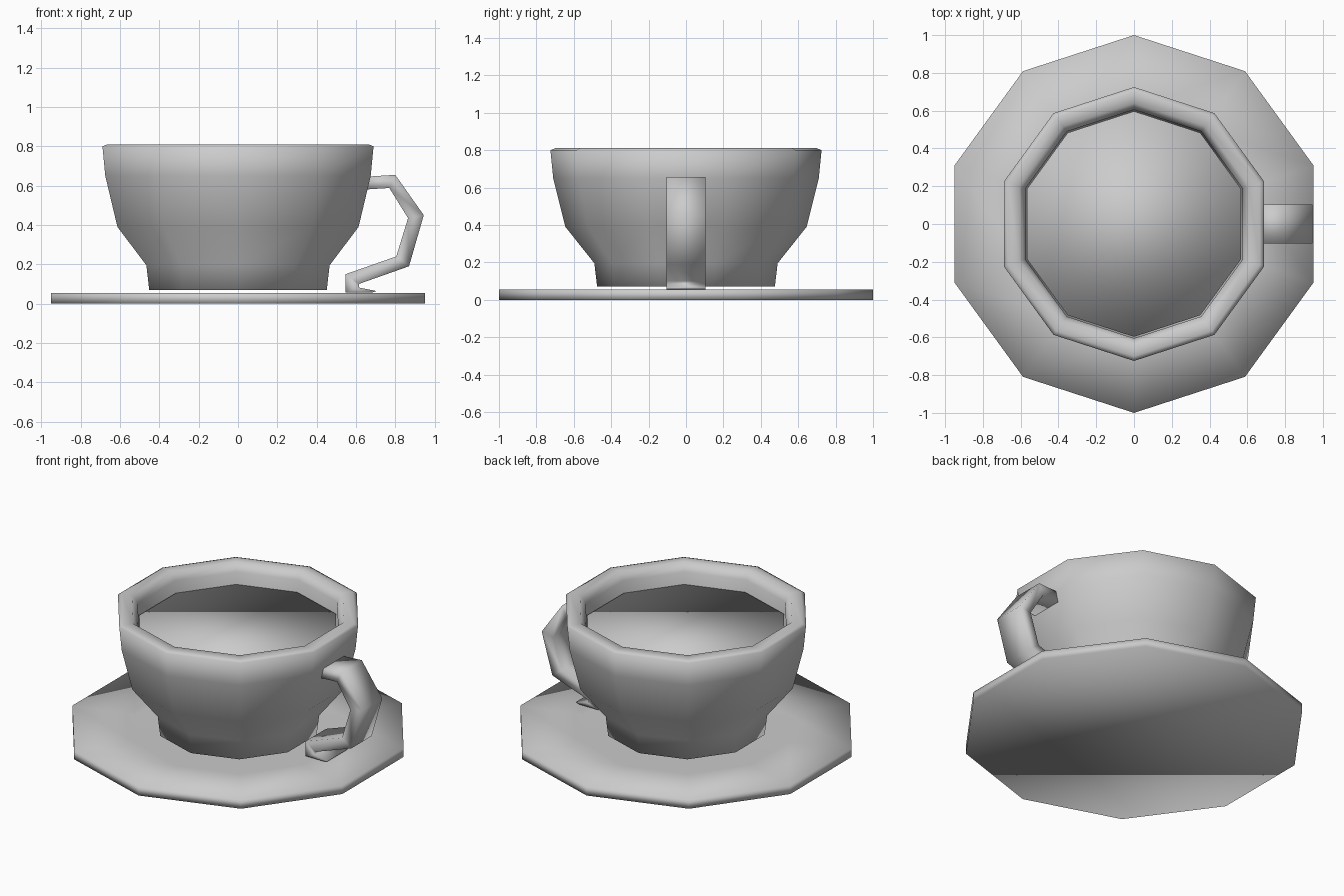
import bpy, math

if "Cube" in bpy.data.objects:
    bpy.data.objects.remove(bpy.data.objects["Cube"])

SIDES = 10


def make_object(name, verts, faces):
    mesh = bpy.data.meshes.new(name)
    mesh.from_pydata(verts, [], faces)
    mesh.update()
    for poly in mesh.polygons:
        poly.use_smooth = True
    obj = bpy.data.objects.new(name, mesh)
    bpy.context.collection.objects.link(obj)
    return obj


def lathe(name, profile):
    """Ten-sided turned shape from (radius, height) rings, capped at both ends."""
    verts, faces = [], []
    for r, z in profile:
        for i in range(SIDES):
            a = math.pi / 2 + math.tau * i / SIDES
            verts.append((r * math.cos(a), r * math.sin(a), z))
    for k in range(len(profile) - 1):
        for i in range(SIDES):
            j = (i + 1) % SIDES
            a, b = k * SIDES, (k + 1) * SIDES
            faces.append((a + i, a + j, b + j, b + i))
    last = (len(profile) - 1) * SIDES
    faces.append(tuple(reversed(range(SIDES))))
    faces.append(tuple(range(last, last + SIDES)))
    return make_object(name, verts, faces)


def strap(name, sections, half_width):
    """Box-section strap from (outer x, z, inner x, z) stations in the xz plane."""
    verts, faces = [], []
    for ox, oz, ix, iz in sections:
        verts += [(ox, -half_width, oz), (ox, half_width, oz),
                  (ix, half_width, iz), (ix, -half_width, iz)]
    for k in range(len(sections) - 1):
        for i in range(4):
            j = (i + 1) % 4
            a, b = 4 * k, 4 * k + 4
            faces.append((a + i, a + j, b + j, b + i))
    n = len(verts)
    faces += [(3, 2, 1, 0), (n - 4, n - 3, n - 2, n - 1)]
    return make_object(name, verts, faces)


# Saucer: thin disc with a very shallow dish
lathe("saucer", [(1.0, 0.0), (1.0, 0.055), (0.62, 0.045)])

# Cup: outer wall, rounded rim, inner wall and floor
lathe("cup", [(0.475, 0.07), (0.49, 0.195), (0.645, 0.39), (0.71, 0.65),
              (0.725, 0.80), (0.70, 0.81), (0.64, 0.81), (0.605, 0.76),
              (0.605, 0.62), (0.55, 0.41), (0.40, 0.22), (0.39, 0.13)])

# Drink surface inside the cup
lathe("drink", [(0.595, 0.66), (0.597, 0.685)])

# Handle, curling under at its lower end
strap("handle", [(0.64, 0.645, 0.64, 0.58),
                 (0.80, 0.655, 0.77, 0.588),
                 (0.945, 0.45, 0.865, 0.435),
                 (0.87, 0.19, 0.805, 0.24),
                 (0.615, 0.10, 0.548, 0.15),
                 (0.615, 0.082, 0.548, 0.056),
                 (0.705, 0.064, 0.68, 0.056)], 0.103)
